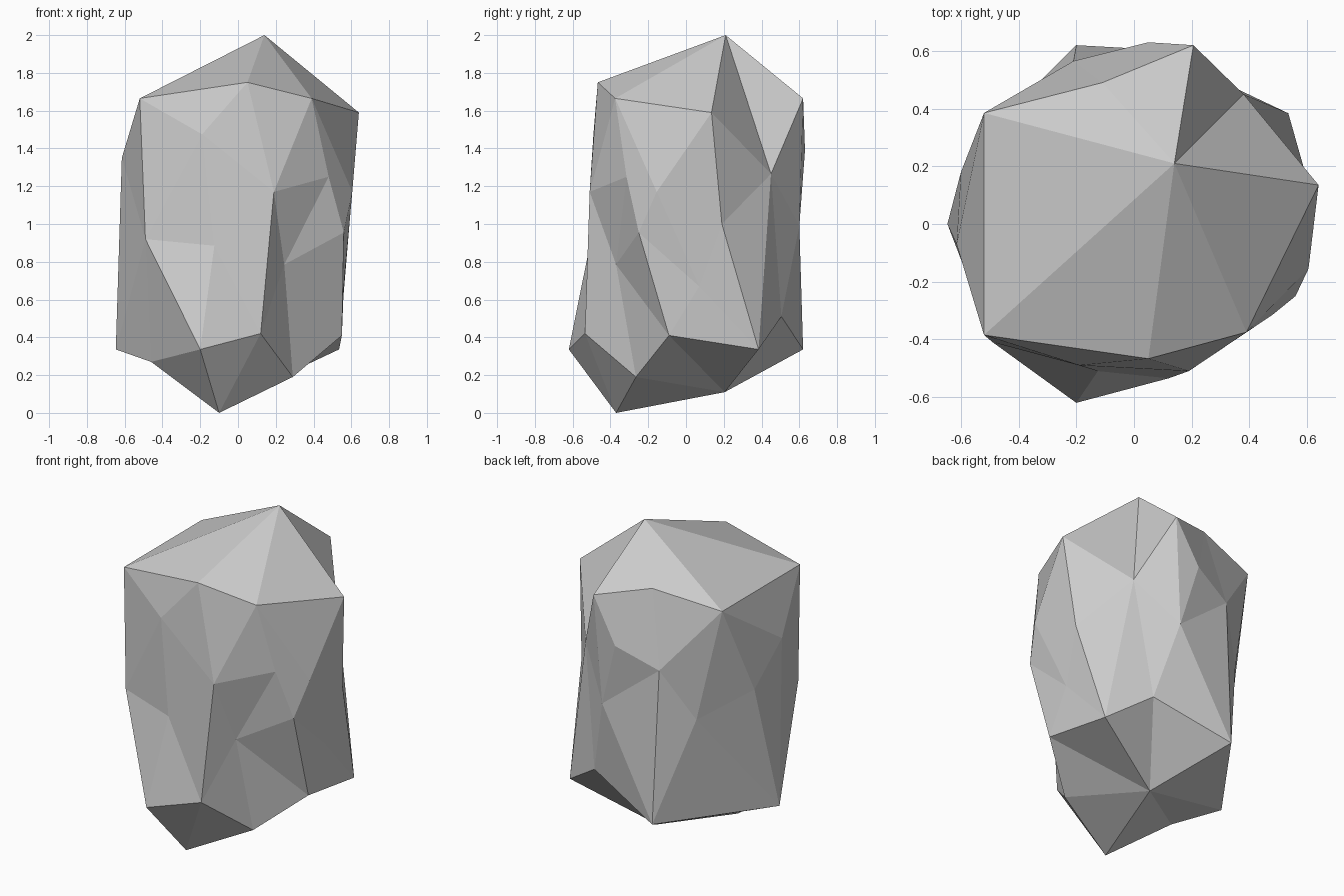
import bpy
import bmesh
from mathutils import Vector

cube = bpy.data.objects.get("Cube")
if cube:
    bpy.data.objects.remove(cube, do_unlink=True)


def flat_material(name, value):
    """Plain grey material shown alike in viewport and render."""
    material = bpy.data.materials.new(name)
    material.use_nodes = True
    colour = (value, value, value, 1.0)
    material.diffuse_color = colour
    shader = material.node_tree.nodes["Principled BSDF"]
    shader.inputs["Base Color"].default_value = colour
    shader.inputs["Roughness"].default_value = 0.9
    return material


def faceted_boulder(name, corners, centre, stretch, material):
    """Wrap facets around the corner points of a star-shaped stone.

    The corners are first pushed out onto a unit sphere, where a convex hull
    finds the facets; then each corner moves back to its chiselled place,
    so that shallow dents survive.
    """
    mesh = bpy.data.meshes.new(name)
    bm = bmesh.new()
    placed = []
    for corner in corners:
        direction = Vector(corner) - centre
        direction.z /= stretch
        vertex = bm.verts.new(direction.normalized())
        placed.append((vertex, Vector(corner)))
    bmesh.ops.convex_hull(bm, input=list(bm.verts))
    for vertex, position in placed:
        vertex.co = position
    bmesh.ops.triangulate(bm, faces=list(bm.faces))
    bmesh.ops.recalc_face_normals(bm, faces=list(bm.faces))
    for face in bm.faces:
        face.smooth = False
    bm.to_mesh(mesh)
    bm.free()
    mesh.materials.append(material)
    boulder = bpy.data.objects.new(name, mesh)
    bpy.context.collection.objects.link(boulder)
    return boulder


# Peak and the rim of the sloping top
peak = [(.14, .21, 2)]
rim = [
    (-.52, -.385, 1.665), (.05, -.467, 1.75), (.39, -.375, 1.665),
    (.64, .135, 1.59), (.206, .62, 1.665), (-.11, .49, 1.74),
    (-.52, .385, 1.665),
]

# Upper flank, counter-clockwise from the front
upper_flank = [
    (-.19, -.49, 1.475), (.19, -.51, 1.17), (.48, -.315, 1.25),
    (.605, -.155, 1.17), (.38, .45, 1.265), (.05, .63, 1.39),
    (-.21, .565, 1.28), (-.6, .18, 1.12), (-.615, -.07, 1.35),
]

# Lower flank, with the dented front and back
lower_flank = [
    (-.49, -.41, .92), (-.125, -.51, .885), (.245, -.37, .785),
    (.56, -.25, .955), (.56, .07, .67), (.59, .19, 1),
    (.28, .505, .51), (.16, .6, .99), (-.38, .44, .97),
]

# Lower rim and the pointed underside
lower_rim = [
    (-.2, -.62, .336), (.12, -.535, .42), (.55, -.09, .41),
    (.535, .384, .336), (-.2, .62, .336), (-.647, 0, .336),
]
underside = [
    (-.46, -.22, .27), (.29, -.265, .19), (.055, .205, .11), (-.1, -.37, 0),
]

stone_grey = flat_material("stone grey", .6)
faceted_boulder(
    "boulder",
    peak + rim + upper_flank + lower_flank + lower_rim + underside,
    centre=Vector((0, 0, 1)),
    stretch=2,
    material=stone_grey,
)
